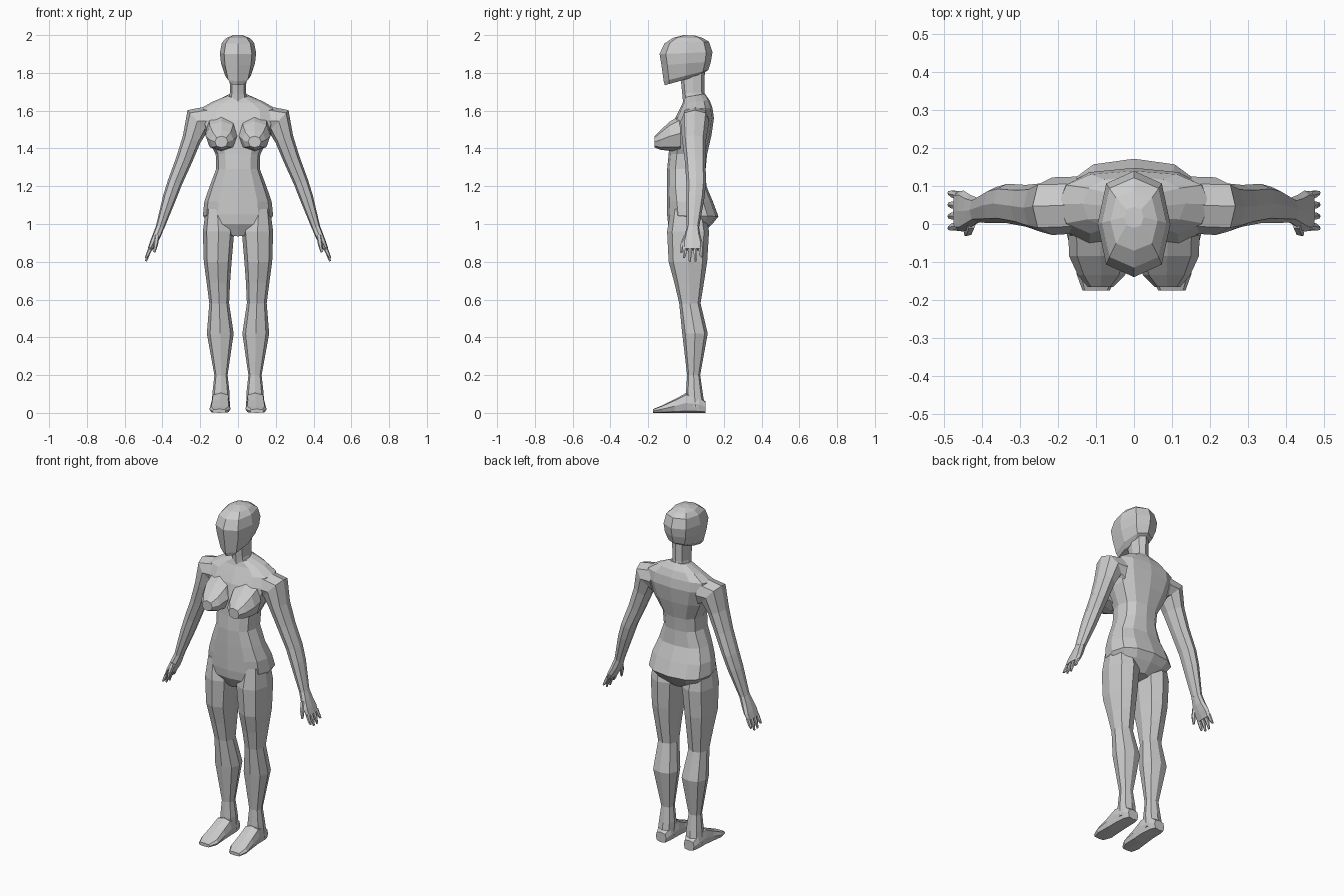
import bpy, math
from mathutils import Vector


def loft(name, rings, n=8, power=0.85, mirror=False):
    """Skin a list of rings (centre, u half-axis, v half-axis) and cap both ends."""
    verts, faces = [], []
    for c, u, v in rings:
        for i in range(n):
            a = 2 * math.pi * i / n
            co, si = math.cos(a), math.sin(a)
            co = math.copysign(abs(co) ** power, co) if abs(co) > 1e-6 else 0
            si = math.copysign(abs(si) ** power, si) if abs(si) > 1e-6 else 0
            verts.append(Vector(c) + Vector(u) * co + Vector(v) * si)
    for r in range(len(rings) - 1):
        for i in range(n):
            j = (i + 1) % n
            faces.append((r * n + i, r * n + j, r * n + n + j, r * n + n + i))
    faces.append(tuple(reversed(range(n))))
    faces.append(tuple(range((len(rings) - 1) * n, len(rings) * n)))
    mesh = bpy.data.meshes.new(name)
    mesh.from_pydata(verts, [], faces)
    # make normals consistent
    import bmesh
    bm = bmesh.new()
    bm.from_mesh(mesh)
    bmesh.ops.recalc_face_normals(bm, faces=bm.faces)
    bm.to_mesh(mesh)
    bm.free()
    ob = bpy.data.objects.new(name, mesh)
    bpy.context.collection.objects.link(ob)
    if mirror:
        ob.modifiers.new("Mirror", 'MIRROR')
    return ob


def level(z_front, z_back, x0, x1, y0, y1):
    """Roughly horizontal ring, tilted when front and back heights differ."""
    return (((x0 + x1) / 2, (y0 + y1) / 2, (z_front + z_back) / 2),
            ((x1 - x0) / 2, 0, 0), (0, (y1 - y0) / 2, (z_back - z_front) / 2))


def limb(x, y, z, half, half_y, angle):
    """Arm ring: half-width in the xz plane turned by angle, half-depth along y."""
    a = math.radians(angle)
    return ((x, y, z), (half * math.cos(a), 0, half * math.sin(a)), (0, half_y, 0))


# torso: z front, z back, half width, y front, y back
torso = [(0.935, 0.95, 0.045, -0.06, 0.09), (1.00, 1.00, 0.155, -0.095, 0.14),
         (1.05, 1.04, 0.186, -0.10, 0.172), (1.12, 1.12, 0.178, -0.10, 0.142),
         (1.20, 1.20, 0.15, -0.10, 0.108), (1.29, 1.29, 0.116, -0.10, 0.104),
         (1.37, 1.37, 0.118, -0.092, 0.112), (1.46, 1.47, 0.17, -0.085, 0.135),
         (1.55, 1.56, 0.205, -0.062, 0.148), (1.605, 1.615, 0.20, -0.035, 0.14),
         (1.64, 1.655, 0.135, -0.018, 0.125), (1.67, 1.69, 0.055, -0.01, 0.10)]
loft("torso", [level(a, b, -w, w, f, k) for a, b, w, f, k in torso], 12, 0.8)

# breasts, lofted forward
breast = [(-0.03, 0.088, 1.48, 0.085, 0.095), (-0.085, 0.088, 1.465, 0.083, 0.078),
          (-0.135, 0.086, 1.445, 0.062, 0.052), (-0.166, 0.088, 1.435, 0.034, 0.03)]
loft("breast", [((x, y, z), (w, 0, 0), (0, 0, h)) for y, x, z, w, h in breast],
     8, 0.85, True)

# neck
loft("neck", [level(1.64, 1.64, -0.055, 0.055, -0.015, 0.105),
              level(1.69, 1.70, -0.043, 0.043, -0.02, 0.098),
              level(1.84, 1.84, -0.045, 0.045, -0.035, 0.10)], 8)

# head: z front, z back, half width, y front, y back
head = [(1.735, 1.785, 0.045, -0.112, 0.07), (1.755, 1.815, 0.068, -0.118, 0.118),
        (1.84, 1.86, 0.09, -0.13, 0.132), (1.90, 1.91, 0.096, -0.14, 0.14),
        (1.955, 1.965, 0.085, -0.115, 0.122), (1.985, 1.985, 0.062, -0.07, 0.088),
        (2.00, 1.998, 0.025, -0.01, 0.045)]
loft("head", [level(a, b, -w, w, f, k) for a, b, w, f, k in head], 8, 0.78)

# legs: z, inner x, outer x, y front, y back
leg = [(1.08, 0.05, 0.17, -0.08, 0.10), (0.96, 0.02, 0.186, -0.10, 0.122),
       (0.80, 0.034, 0.181, -0.092, 0.112), (0.69, 0.042, 0.166, -0.062, 0.095),
       (0.58, 0.047, 0.152, -0.036, 0.077), (0.42, 0.023, 0.165, -0.02, 0.115),
       (0.20, 0.055, 0.125, 0.006, 0.075), (0.11, 0.045, 0.135, 0.0, 0.088),
       (0.03, 0.045, 0.14, 0.0, 0.10)]
loft("leg", [level(z, z, a, b, f, k) for z, a, b, f, k in leg], 8, 0.8, True)

# feet, lofted from heel to toe: y, centre x, half width, top z
foot = [(0.104, 0.092, 0.034, 0.06), (0.07, 0.092, 0.046, 0.09), (0.0, 0.092, 0.05, 0.105),
        (-0.06, 0.094, 0.052, 0.072), (-0.13, 0.096, 0.056, 0.038),
        (-0.175, 0.10, 0.036, 0.02)]
loft("foot", [((x, y, t / 2), (w, 0, 0), (0, 0, t / 2)) for y, x, w, t in foot],
     8, 0.6, True)

# arms from shoulder to wrist
arm = [(0.15, 0.05, 1.545, 0.08, 0.075, 90), (0.215, 0.047, 1.545, 0.078, 0.076, 48),
       (0.245, 0.043, 1.45, 0.05, 0.064, 22), (0.285, 0.048, 1.34, 0.044, 0.055, 20),
       (0.334, 0.054, 1.22, 0.039, 0.052, 18), (0.362, 0.05, 1.14, 0.036, 0.048, 18),
       (0.412, 0.037, 0.985, 0.023, 0.033, 20)]
loft("arm", [limb(*r) for r in arm], 8, 0.85, True)

# hands
hand = [(0.41, 0.037, 0.99, 0.022, 0.031, 22), (0.43, 0.034, 0.94, 0.022, 0.042, 25),
        (0.449, 0.034, 0.90, 0.018, 0.054, 27), (0.466, 0.034, 0.865, 0.013, 0.052, 27)]
loft("hand", [limb(*r) for r in hand], 8, 0.7, True)

# fingers fanned along y, with tip heights
for i, tip in enumerate((0.82, 0.803, 0.803, 0.825)):
    y = -0.005 + 0.027 * i
    ye = y + (i - 1.5) * 0.004
    loft(f"finger_{i + 1}", [limb(0.462, y, 0.875, 0.011, 0.012, 25),
                             limb(0.477, (y + ye) / 2, 0.84, 0.010, 0.010, 22),
                             limb(0.487, ye, tip, 0.005, 0.006, 15)], 6, 0.9, True)

# thumb
loft("thumb", [limb(0.428, 0.005, 0.94, 0.014, 0.018, 20),
               limb(0.435, -0.016, 0.895, 0.012, 0.014, 15),
               limb(0.443, -0.025, 0.85, 0.006, 0.007, 15)], 6, 0.9, True)
